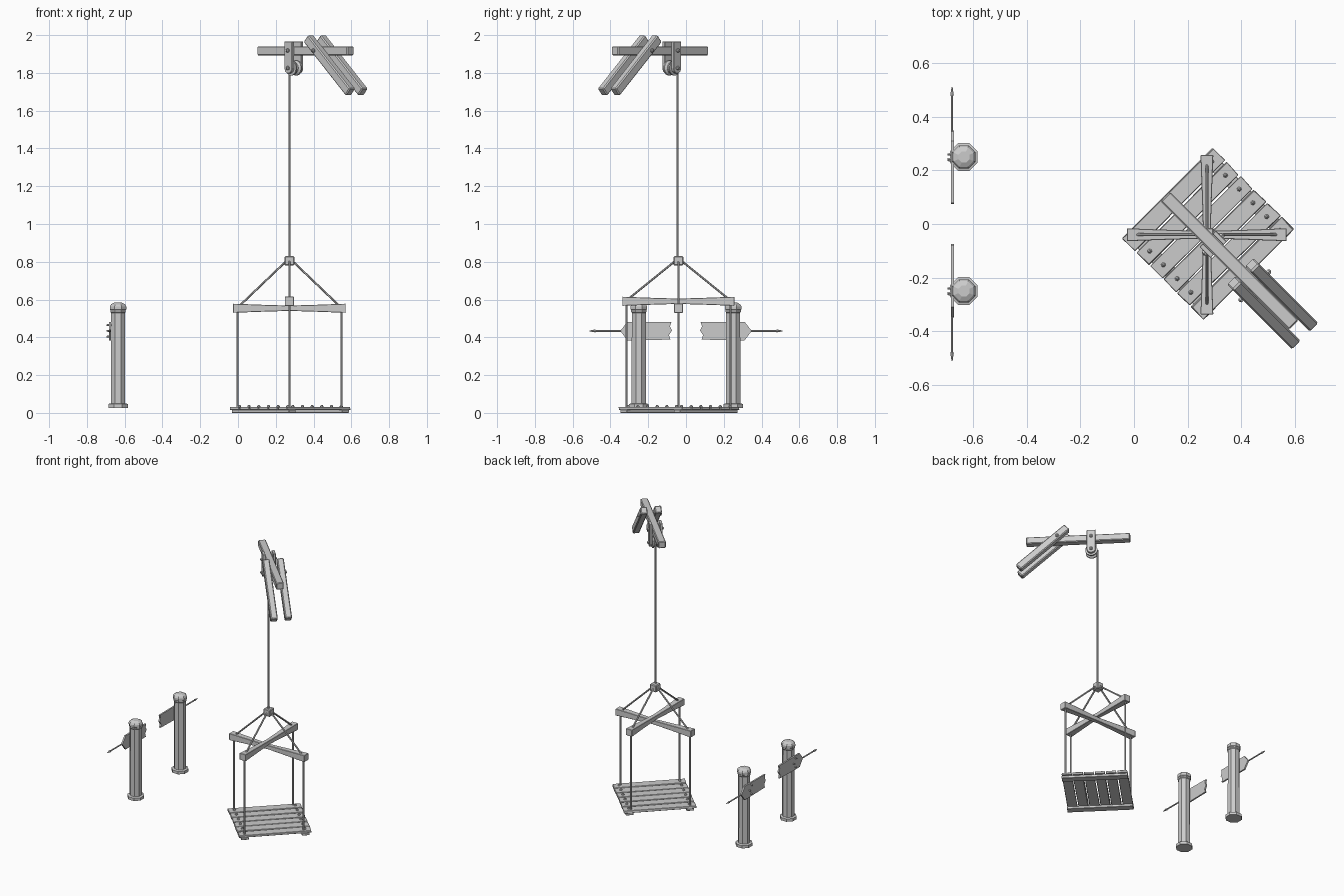
import bpy, bmesh, math, random
from mathutils import Matrix, Vector

if "Cube" in bpy.data.objects:
    bpy.data.objects.remove(bpy.data.objects["Cube"])

random.seed(4)
T = Matrix.Translation
DIAG = Matrix.Rotation(-math.pi / 4, 4, 'Z')      # local x runs front-right, local y back-right


def finish(name, bm, mat=Matrix(), bevel=0.0):
    bmesh.ops.recalc_face_normals(bm, faces=bm.faces)
    me = bpy.data.meshes.new(name)
    bm.to_mesh(me)
    bm.free()
    ob = bpy.data.objects.new(name, me)
    ob.matrix_world = mat
    bpy.context.collection.objects.link(ob)
    if bevel:
        mod = ob.modifiers.new("bevel", 'BEVEL')
        mod.width, mod.segments = bevel, 1
    return ob


def box(name, size, mat, bevel=0.004, jitter=0.0):
    bm = bmesh.new()
    bmesh.ops.create_cube(bm, size=1)
    for v in bm.verts:
        v.co = Vector([c * s for c, s in zip(v.co, size)])
        v.co.x += random.uniform(-jitter, jitter)
        v.co.y += random.uniform(-jitter, jitter)
    return finish(name, bm, mat, bevel)


def prism(name, pts, depth, mat, bevel=0.0):
    """Outline in local xz, extruded along local y."""
    bm = bmesh.new()
    face = bm.faces.new([bm.verts.new((x, -depth / 2, z)) for x, z in pts])
    ext = bmesh.ops.extrude_face_region(bm, geom=[face])
    bmesh.ops.translate(bm, vec=(0, depth, 0),
                        verts=[e for e in ext['geom'] if isinstance(e, bmesh.types.BMVert)])
    return finish(name, bm, mat, bevel)


def lathe(name, profile, sides, mat):
    bm = bmesh.new()
    rings = []
    for r, z in profile:
        rings.append([bm.verts.new((r * math.cos(a), r * math.sin(a), z))
                      for a in [2 * math.pi * (i + .5) / sides for i in range(sides)]])
    for a, b in zip(rings, rings[1:]):
        for i in range(sides):
            j = (i + 1) % sides
            bm.faces.new((a[i], a[j], b[j], b[i]))
    bm.faces.new(rings[0])
    bm.faces.new(rings[-1])
    return finish(name, bm, mat)


def rod(name, a, b, r, sides=8, r2=None):
    a, b = Vector(a), Vector(b)
    mat = T(a) @ (b - a).to_track_quat('Z', 'Y').to_matrix().to_4x4()
    return lathe(name, [(r, 0), (r if r2 is None else r2, (b - a).length)], sides, mat)


def bolt(name, base, x, z, half):
    """Bolt with domed heads, running along local y."""
    mat = base @ T((x, 0, z)) @ Matrix.Rotation(-math.pi / 2, 4, 'X')
    prof = [(.004, -half - .012), (.011, -half - .007), (.011, -half), (.006, -half),
            (.006, half), (.011, half), (.011, half + .007), (.004, half + .012)]
    return lathe(name, prof, 6, mat)


# platform: planks, nails and two battens
CX, CY = .272, -.04
plat = T((CX + .005, CY + .003, 0)) @ DIAG
for i in range(6):
    u = (i - 2.5) * .0725
    box("platform_plank", (.066, .475, .016), plat @ T((u, 0, .024)), .002, .003)
    for s in (-1, 1):
        lathe("plank_nail", [(.009, .03), (.009, .036), (.003, .043)], 6, plat @ T((u, s * .2, 0)))
for s in (-1, 1):
    box("platform_batten", (.43, .05, .017), plat @ T((0, s * .2, .0085)), .002)

# crossed spreader beams, waisted at the middle, with their ropes
for name, ang, z, half in (("lower", 0, .554, .298), ("upper", math.pi / 2, .591, .297)):
    base = T((CX, CY, 0)) @ Matrix.Rotation(ang, 4, 'Z')
    bm = bmesh.new()
    rings = []
    for x, w in ((-half, .024), (-half * .45, .018), (0, .014), (half * .45, .018), (half, .024)):
        rings.append([bm.verts.new((x, sy * w, sz * w)) for sy, sz in ((-1, -1), (1, -1), (1, 1), (-1, 1))])
    for a, b in zip(rings, rings[1:]):
        for i in range(4):
            j = (i + 1) % 4
            bm.faces.new((a[i], a[j], b[j], b[i]))
    bm.faces.new(rings[0])
    bm.faces.new(rings[-1])
    finish(name + "_spreader_beam", bm, base @ T((0, 0, z)), .002)
    for s in (-1, 1):
        rod("hanging_rope", base @ Vector((s * .275, 0, .02)), base @ Vector((s * .275, 0, z)), .006)
        rod("slanted_rope", base @ Vector((s * .262, 0, z + .015)), base @ Vector((s * .01, 0, .81)), .006)

# knot block and lifting rope
box("knot_block", (.052, .052, .05), T((CX, CY, .805)), .005)
rod("lifting_rope", (CX, CY - .005, .8), (CX, CY - .005, 1.83), .006)

# overhead beam with paired braces
arm = T((.357, -.137, 0)) @ DIAG
box("overhead_beam", (.677, .05, .048), arm @ T((0, 0, 1.917)), .005)
for s in (-1, 1):
    box("arm_brace", (.425, .045, .05),
        arm @ T((.227, s * .047, 1.84)) @ Matrix.Rotation(math.radians(42), 4, 'Y'), .006)
bolt("brace_bolt", arm, .133, 1.918, .07)

# pulley: side plates, grooved wheel and bolts
pul = arm @ T((-.087, 0, 0))
plate = [(-.029, 1.965), (.029, 1.965), (.029, 1.825)]
plate += [(.029 * math.cos(a), 1.825 - .029 * math.sin(a)) for a in [math.pi * k / 6 for k in range(1, 6)]]
plate += [(-.029, 1.825)]
for s in (-1, 1):
    prism("pulley_plate", plate, .018, pul @ T((0, s * .034, 0)), .002)
lathe("pulley_wheel", [(.04, -.023), (.04, -.014), (.029, -.005), (.029, .005), (.04, .014), (.04, .023)],
      16, pul @ T((0, 0, 1.826)) @ Matrix.Rotation(math.pi / 2, 4, 'X'))
for z in (1.918, 1.825):
    bolt("pulley_bolt", pul, 0, z, .043)

# two octagonal posts, each with a notched arrow board and a pointed stake
POST = [(.056, .027), (.056, .047), (.041, .051), (.040, .53), (.044, .535), (.044, .545),
        (.047, .548), (.047, .564), (.040, .575), (.022, .584)]
BOARD = [(-.168, .388), (-.160, .412), (-.176, .436), (-.165, .458), (-.172, .480),
         (.06, .482), (.098, .434), (.06, .384)]
for s in (-1, 1):
    y = s * .25
    lathe("post", POST, 8, T((-.635, y, 0)))
    turn = T((-.678, y, 0)) @ Matrix.Rotation(s * math.pi / 2, 4, 'Z')
    prism("arrow_board", BOARD, .011, turn)
    rod("arrow_stake", (-.679, s * .31, .434), (-.679, s * .485, .434), .005, 6)
    rod("stake_tip", (-.679, s * .48, .434), (-.679, s * .512, .434), .008, 6, .002)
    for dy, z in ((-.012, .465), (.01, .434), (-.008, .404)):
        rod("board_nail", (-.67, y + dy, z), (-.696, y + dy, z), .007, 6, .004)
